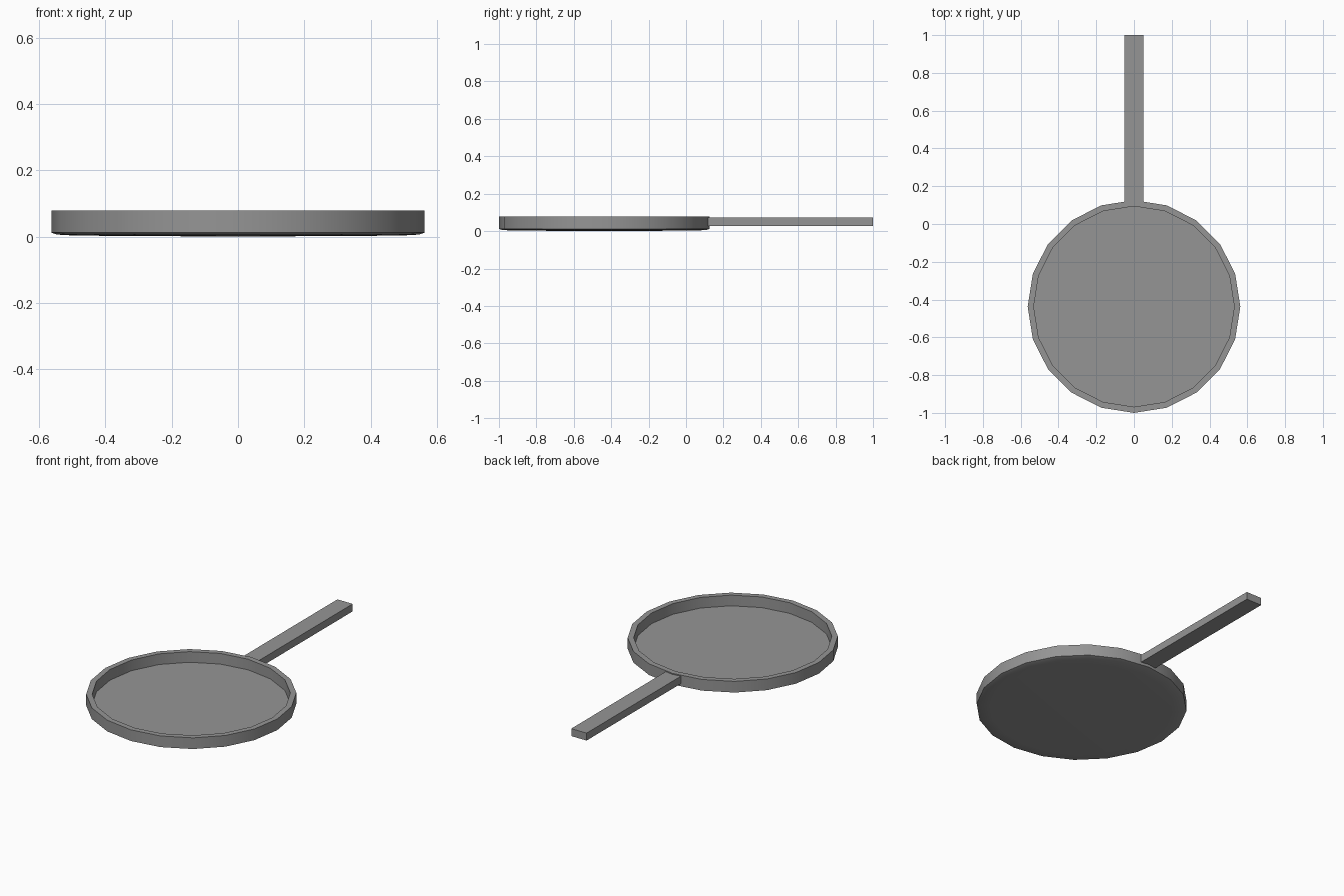
import bpy, bmesh, math
from mathutils import Matrix, Vector

cube = bpy.data.objects.get("Cube")
if cube:
    bpy.data.objects.remove(cube, do_unlink=True)

GREY = (0.3, 0.3, 0.3, 1)
metal = bpy.data.materials.new("grey metal")
metal.use_nodes = True
metal.diffuse_color = GREY
metal.node_tree.nodes["Principled BSDF"].inputs["Base Color"].default_value = GREY


def add_object(name, bm):
    bmesh.ops.recalc_face_normals(bm, faces=bm.faces)
    mesh = bpy.data.meshes.new(name)
    bm.to_mesh(mesh)
    bm.free()
    mesh.materials.append(metal)
    obj = bpy.data.objects.new(name, mesh)
    bpy.context.collection.objects.link(obj)
    return obj


# Pan: a radius/height profile spun in twenty steps, slightly domed underneath
profile = [(0, 0), (0.49, 0.003), (0.545, 0.006), (0.563, 0.012),
           (0.563, 0.078), (0.531, 0.078), (0.531, 0.015), (0, 0.015)]
bm = bmesh.new()
points = [bm.verts.new((r, 0, z)) for r, z in profile]
edges = [bm.edges.new(pair) for pair in zip(points, points[1:])]
bmesh.ops.spin(bm, geom=points + edges, cent=(0, 0, 0), axis=(0, 0, 1),
               angle=math.tau, steps=20, use_merge=True)
bmesh.ops.remove_doubles(bm, verts=bm.verts, dist=0.0005)
pan = add_object("pan", bm)
pan.location.y = -0.437

# Smooth round walls with a crisp rim
bpy.ops.object.select_all(action="DESELECT")
pan.select_set(True)
bpy.context.view_layer.objects.active = pan
bpy.ops.object.shade_smooth_by_angle(angle=math.radians(30))

# Handle: a straight flat bar running back from the rim
bm = bmesh.new()
size = Vector((0.1, 0.885, 0.044))
bmesh.ops.create_cube(bm, size=1, matrix=Matrix.Diagonal(size.to_4d()))
handle = add_object("handle", bm)
handle.location = (0, 0.5575, 0.05)
